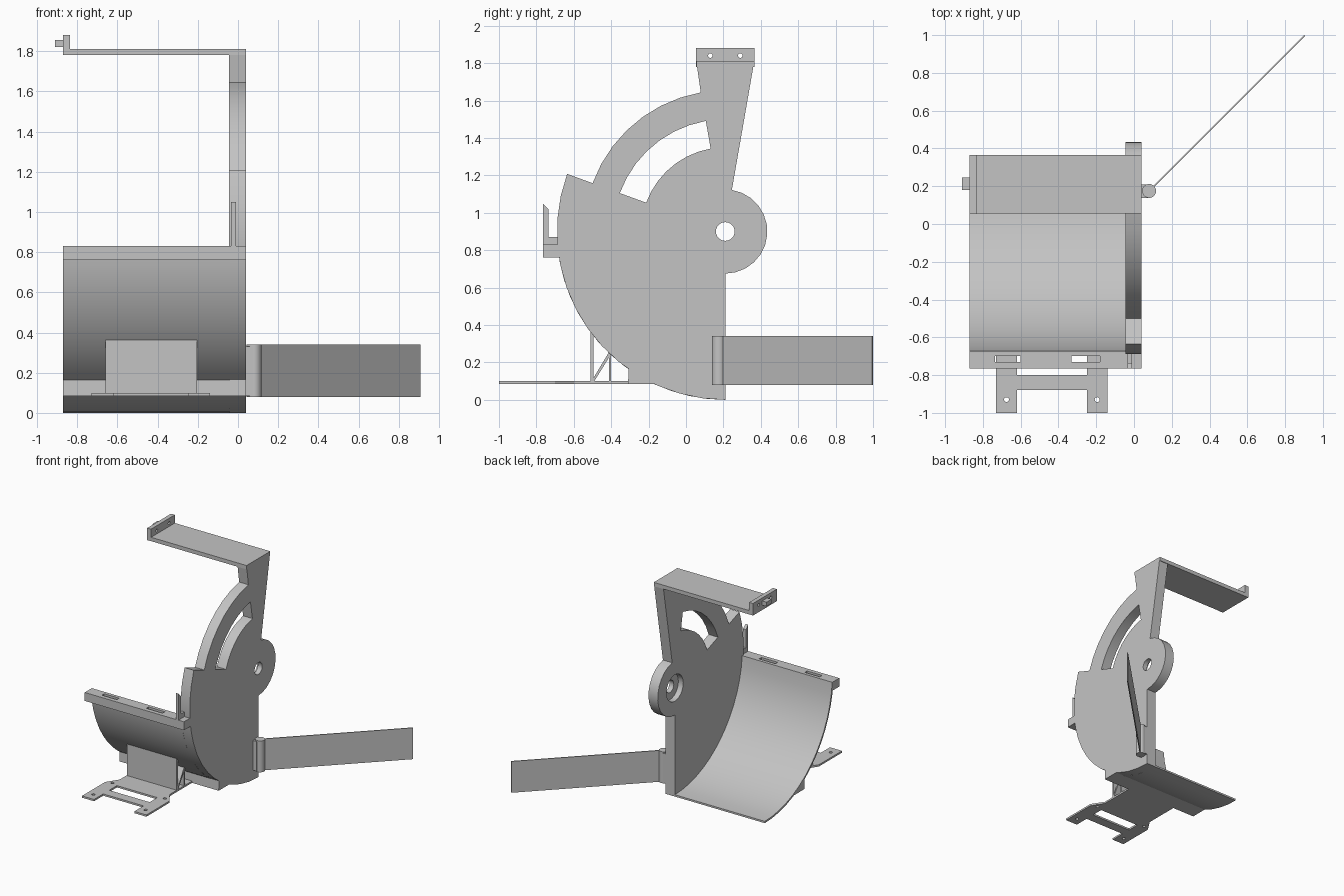
import bpy, bmesh
from math import sin, cos, radians
from mathutils import Matrix

cube = bpy.data.objects.get("Cube")
if cube:
    bpy.data.objects.remove(cube, do_unlink=True)

grey = bpy.data.materials.new("plain grey")
grey.use_nodes = True
grey.diffuse_color = (0.55, 0.55, 0.55, 1)
grey.node_tree.nodes["Principled BSDF"].inputs["Base Color"].default_value = (0.55, 0.55, 0.55, 1)

PIVOT = (0.21, 0.90)
# Maps a drawn (u, v, depth) to (y, z, x) for parts extruded sideways
SIDEWAYS = Matrix(((0, 0, 1, 0), (1, 0, 0, 0), (0, 1, 0, 0), (0, 0, 0, 1)))


def arc(r, a, b, n, c=PIVOT):
    angles = [radians(a + (b - a) * i / n) for i in range(n + 1)]
    return [(c[0] + r * cos(t), c[1] + r * sin(t)) for t in angles]


def circle(c, r, n=16):
    return arc(r, 0, 360, n, c)[:-1]


def rect(u0, u1, v0, v1):
    return [(u0, v0), (u1, v0), (u1, v1), (u0, v1)]


def prism(name, loops, lo, hi, axis="x"):
    """Extrude an outline (first loop) with holes (other loops) along an axis."""
    curve = bpy.data.curves.new(name, "CURVE")
    curve.dimensions = "2D"
    curve.fill_mode = "BOTH"
    curve.extrude = (hi - lo) / 2
    for loop in loops:
        spline = curve.splines.new("POLY")
        spline.points.add(len(loop) - 1)
        for point, (u, v) in zip(spline.points, loop):
            point.co = (u, v, 0, 1)
        spline.use_cyclic_u = True
    helper = bpy.data.objects.new(name + " curve", curve)
    bpy.context.collection.objects.link(helper)
    graph = bpy.context.evaluated_depsgraph_get()
    mesh = bpy.data.meshes.new_from_object(helper.evaluated_get(graph))
    bpy.data.objects.remove(helper, do_unlink=True)
    bpy.data.curves.remove(curve)
    mesh.transform(Matrix.Translation((0, 0, (lo + hi) / 2)))
    if axis == "x":
        mesh.transform(SIDEWAYS)
    bm = bmesh.new()
    bm.from_mesh(mesh)
    bmesh.ops.remove_doubles(bm, verts=bm.verts, dist=0.0001)
    bmesh.ops.recalc_face_normals(bm, faces=bm.faces)
    bm.to_mesh(mesh)
    bm.free()
    mesh.materials.clear()
    mesh.materials.append(grey)
    obj = bpy.data.objects.new(name, mesh)
    bpy.context.collection.objects.link(obj)
    bpy.ops.object.select_all(action="DESELECT")
    obj.select_set(True)
    bpy.context.view_layer.objects.active = obj
    bpy.ops.object.shade_smooth_by_angle(angle=radians(25))
    return obj


LEFT, INNER, RIGHT = 0.04, -0.045, -0.87

# Side plate: pivot lug, upright arm, stepped arcs and a curved slot
outline = (arc(0.225, -90, 81, 12) + [(0.365, 1.81), (0.055, 1.81)]
           + arc(0.755, 100, 160, 7) + arc(0.9, 160, 270, 14))
slot = arc(0.6, 100, 160, 7) + arc(0.45, 160, 100, 7)
prism("side_plate", [outline, slot, circle(PIVOT, 0.11, 24)], INNER, LEFT)
prism("pivot_bushing", [circle(PIVOT, 0.11, 24), circle(PIVOT, 0.05, 24)], 0.0, LEFT)

# Curved tray with its front rail and flat foot
prism("curved_tray", [arc(0.9, 184.5, 270, 14) + arc(0.885, 270, 184.5, 14)], RIGHT, INNER + 0.005)
prism("front_rail", [rect(RIGHT, LEFT, -0.765, -0.675),
                     rect(-0.737, -0.60, -0.73, -0.70),
                     rect(-0.33, -0.18, -0.73, -0.70)], 0.76, 0.83, "z")
prism("tray_foot", [[(-0.31, 0.085), (-0.16, 0.085)] + arc(0.893, 245.6, 234.7, 3)], RIGHT, LEFT)
prism("pointer", [[(-0.765, 0.83), (-0.685, 0.83), (-0.685, 0.87), (-0.735, 0.87),
                   (-0.735, 1.02), (-0.765, 1.05)]], -0.035, -0.01)

# Top shelf with end lip and peg
prism("top_shelf", [rect(0.055, 0.365, 1.78, 1.812)], RIGHT, LEFT)
prism("shelf_lip", [rect(0.053, 0.365, 1.78, 1.88),
                    circle((0.13, 1.84), 0.012), circle((0.29, 1.84), 0.012)], RIGHT, -0.835)
prism("lip_peg", [rect(0.18, 0.245, 1.82, 1.855)], -0.91, RIGHT)

# Mounting bracket: base with two legs, made from a mirrored half outline
MID = -0.435
half = [(0.185, -0.80), (0.185, -1.0), (0.295, -1.0), (0.295, -0.70), (0.23, -0.60), (0.23, -0.30)]
half[0] = (0.185, -0.88)
base = [(MID + u, v) for u, v in half] + [(MID - u, v) for u, v in reversed(half)]
window = rect(MID - 0.185, MID + 0.185, -0.80, -0.70)
holes = [circle((MID + s * 0.24, y), 0.013) for s in (-1, 1) for y in (-0.93, -0.68)]
prism("bracket_base", [base, window] + holes, 0.085, 0.1, "z")
ribs = {
    "bracket_front": [(-0.51, 0.1), (-0.495, 0.1), (-0.495, 0.345), (-0.51, 0.365)],
    "bracket_post": [(-0.412, 0.1), (-0.40, 0.1), (-0.40, 0.245), (-0.412, 0.255)],
    "bracket_brace": [(-0.505, 0.1), (-0.49, 0.1), (-0.40, 0.245), (-0.412, 0.255)],
}
for name, loop in ribs.items():
    prism(name, [loop], -0.66, -0.205)

# Open flap on its hinge
prism("hinge_barrel", [circle((0.08, 0.175), 0.037, 20)], 0.08, 0.34, "z")
prism("hinge_leaf", [rect(LEFT, 0.075, 0.138, 0.21)], 0.085, 0.33, "z")
prism("flap", [[(0.093, 0.193), (0.099, 0.187), (0.907, 0.995), (0.901, 1.0)]], 0.08, 0.34, "z")
